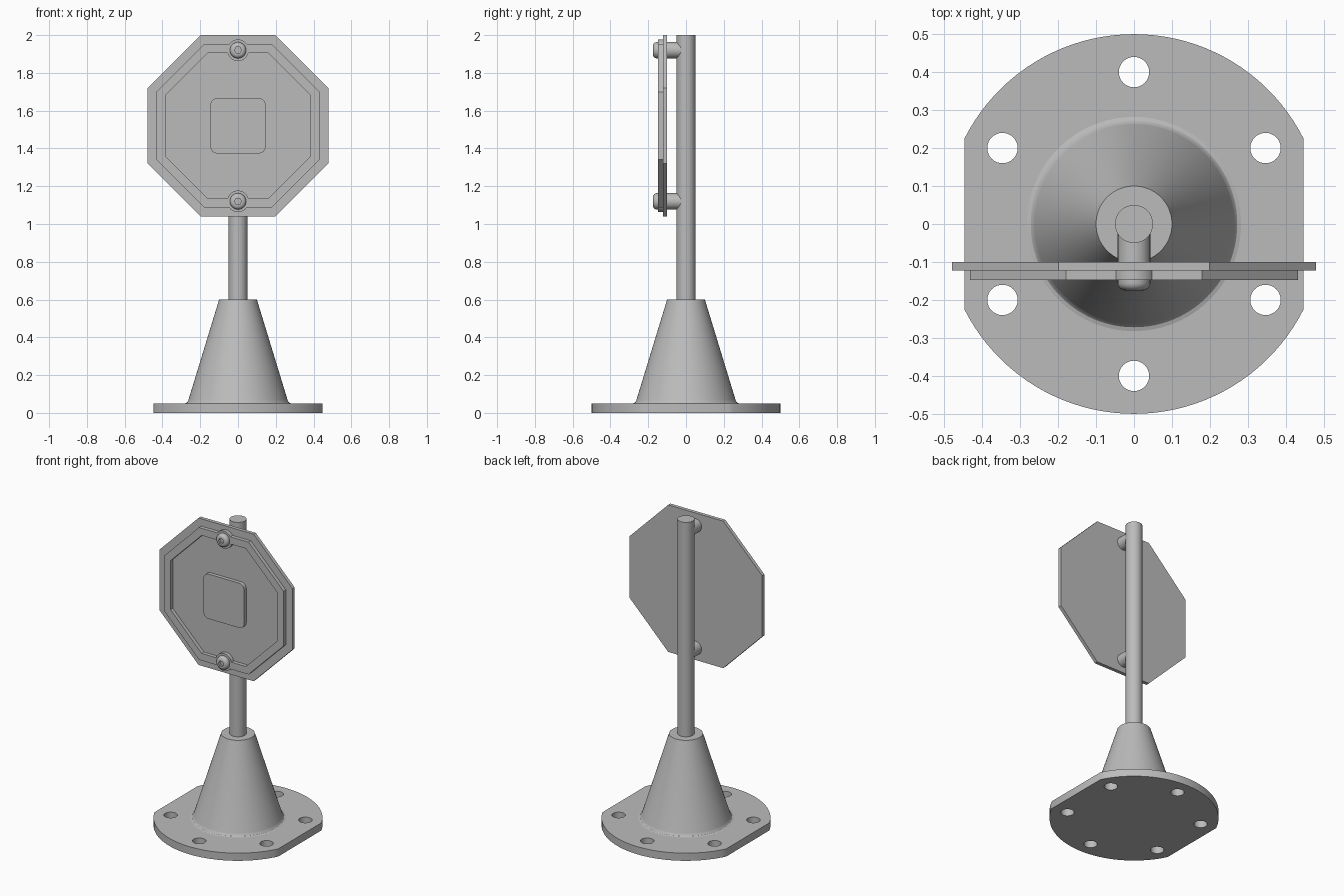
import bpy, bmesh
from math import acos, cos, sin, pi, tan, radians
from mathutils import Matrix

cube = bpy.data.objects.get("Cube")
if cube:
    bpy.data.objects.remove(cube)

GREY = bpy.data.materials.new("plain grey")
GREY.use_nodes = True
GREY.diffuse_color = (0.5, 0.5, 0.5, 1)
GREY.node_tree.nodes["Principled BSDF"].inputs["Base Color"].default_value = (0.5, 0.5, 0.5, 1)

FACING = Matrix.Rotation(pi / 2, 4, "X")   # local z points to the front
SIGN_Z = 1.52
BOLT_Z = (1.12, 1.92)


def finish(name, bm, matrix=Matrix()):
    """Clean the mesh, place it and shade it."""
    bmesh.ops.remove_doubles(bm, verts=bm.verts, dist=1e-5)
    bmesh.ops.recalc_face_normals(bm, faces=bm.faces)
    bm.transform(matrix)
    mesh = bpy.data.meshes.new(name)
    bm.to_mesh(mesh)
    bm.free()
    mesh.materials.append(GREY)
    obj = bpy.data.objects.new(name, mesh)
    bpy.context.collection.objects.link(obj)
    bpy.ops.object.select_all(action="DESELECT")
    obj.select_set(True)
    bpy.context.view_layer.objects.active = obj
    bpy.ops.object.shade_smooth_by_angle(angle=radians(32))
    return obj


def arc(radius, start, end, steps, cx=0, cy=0):
    angles = [start + (end - start) * i / steps for i in range(steps + 1)]
    return [(cx + radius * cos(a), cy + radius * sin(a)) for a in angles]


def octagon(apothem):
    r = apothem / cos(pi / 8)
    return arc(r, pi / 8, pi / 8 + 2 * pi, 8)[:-1]


def plate(name, loops, low, high, matrix=Matrix()):
    """Extrude an outline, with further loops as holes, from low to high."""
    curve = bpy.data.curves.new(name, "CURVE")
    curve.dimensions = "2D"
    curve.fill_mode = "BOTH"
    curve.extrude = (high - low) / 2
    for loop in loops:
        spline = curve.splines.new("POLY")
        spline.points.add(len(loop) - 1)
        for point, (x, y) in zip(spline.points, loop):
            point.co = (x, y, 0, 1)
        spline.use_cyclic_u = True
    temp = bpy.data.objects.new(name + " outline", curve)
    mesh = bpy.data.meshes.new_from_object(temp)
    bm = bmesh.new()
    bm.from_mesh(mesh)
    bpy.data.objects.remove(temp)
    bpy.data.curves.remove(curve)
    bpy.data.meshes.remove(mesh)
    return finish(name, bm, matrix @ Matrix.Translation((0, 0, (low + high) / 2)))


def lathe(name, profile, matrix=Matrix(), hex_radius=None, steps=48):
    """Revolve (radius, height) points; hex_radius turns that ring into a hexagon."""
    bm = bmesh.new()
    verts = [bm.verts.new((r, 0, z)) for r, z in profile]
    edges = [bm.edges.new(pair) for pair in zip(verts, verts[1:])]
    bmesh.ops.spin(bm, geom=verts + edges, cent=(0, 0, 0), axis=(0, 0, 1),
                   angle=2 * pi, steps=steps, use_merge=True)
    if hex_radius:
        for v in bm.verts:
            if abs(v.co.xy.length - hex_radius) < 1e-4:
                turn = v.co.xy.angle_signed((1, 0)) % (pi / 3)
                v.co.xy *= 1 / cos(turn - pi / 6)
    return finish(name, bm, matrix)


# Base plate: disc with two flat sides and six bolt holes
clip = acos(0.447 / 0.5)
outline = arc(0.5, clip, pi - clip, 40) + arc(0.5, pi + clip, 2 * pi - clip, 40)
holes = []
for i in range(6):
    a = pi / 6 + i * pi / 3
    holes.append(arc(0.04, 0, 2 * pi, 32, 0.4 * cos(a), 0.4 * sin(a))[:-1])
plate("base_plate", [outline] + holes, 0, 0.05)

# Tapered foot with a small fillet, and the pole
lathe("tapered_foot", [(0.282, 0.05), (0.272, 0.053), (0.266, 0.06), (0.262, 0.07),
                       (0.1, 0.6), (0, 0.6)], steps=96)
lathe("pole", [(0, 0.59), (0.05, 0.59), (0.05, 2), (0, 2)])

# Octagonal sign panel, raised rim and centre pad
sign = Matrix.Translation((0, 0, SIGN_Z)) @ FACING
plate("sign_panel", [octagon(0.48)], 0.1, 0.123, sign)
plate("sign_rim", [octagon(0.432), octagon(0.385)], 0.123, 0.147, sign)
half, corner = 0.146, 0.035
pad = []
for i, (sx, sy) in enumerate([(1, 1), (-1, 1), (-1, -1), (1, -1)]):
    c = half - corner
    pad += arc(corner, i * pi / 2, (i + 1) * pi / 2, 8, sx * c, sy * c)
plate("centre_pad", [pad], 0.123, 0.147, sign)

# Fixings: standoff behind, boss and domed socket bolt in front
for place, z in zip(("lower", "upper"), BOLT_Z):
    spot = Matrix.Translation((0, 0, z)) @ FACING
    lathe(place + "_standoff", [(0.043, 0.015), (0.043, 0.1)], spot)
    lathe(place + "_boss", [(0.057, 0.123), (0.057, 0.147), (0, 0.147)], spot)
    lathe(place + "_bolt", [(0.043, 0.147), (0.043, 0.157), (0.041, 0.164), (0.036, 0.17),
                            (0.029, 0.174), (0.023, 0.175), (0.016, 0.175),
                            (0.016, 0.16), (0, 0.16)], spot, hex_radius=0.016)
